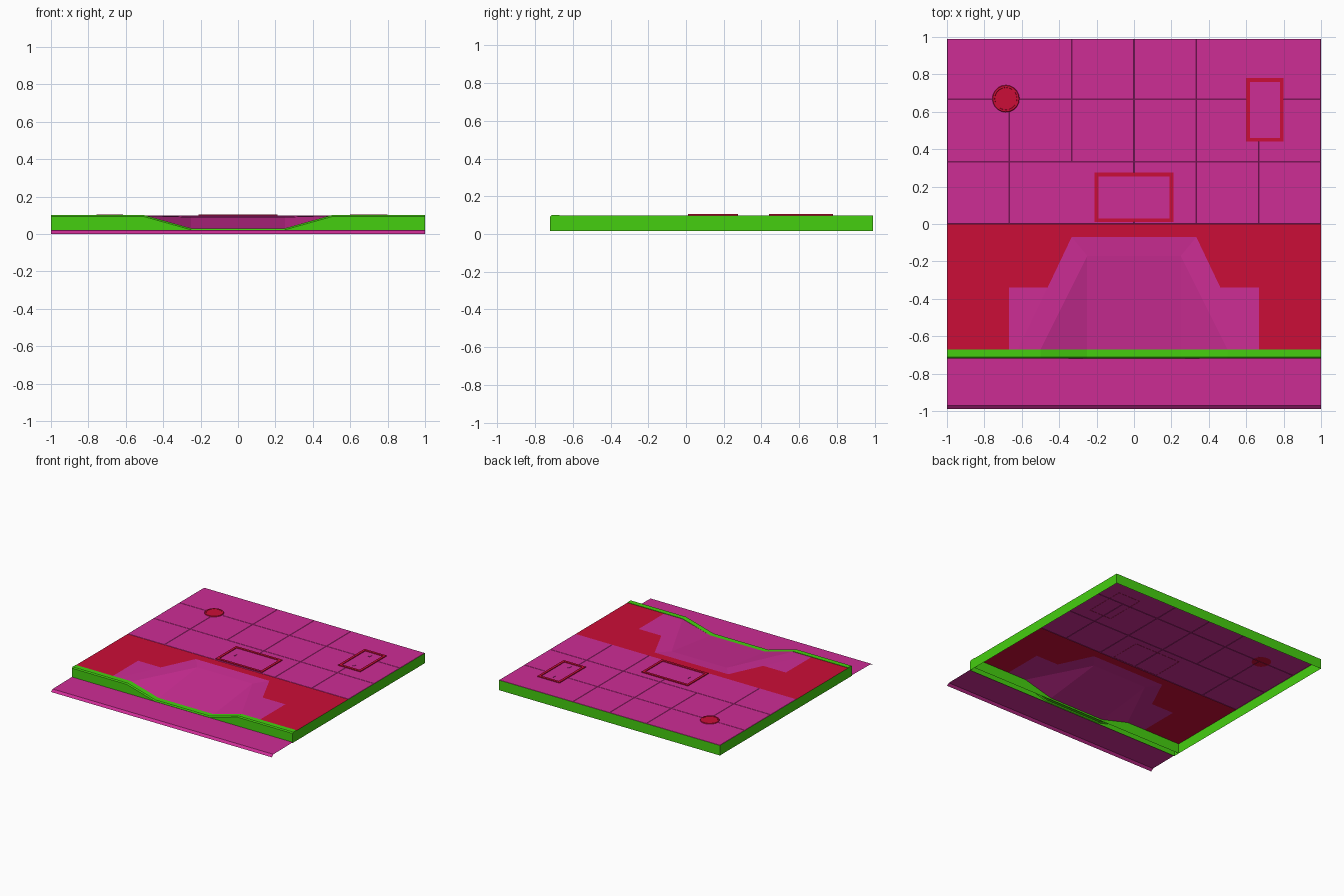
import bpy, bmesh
from mathutils import Vector

cube = bpy.data.objects.get("Cube")
if cube:
    bpy.data.objects.remove(cube)


def material(name, rgb):
    m = bpy.data.materials.new(name)
    m.use_nodes = True
    m.diffuse_color = (*rgb, 1)
    m.node_tree.nodes["Principled BSDF"].inputs["Base Color"].default_value = (*rgb, 1)
    return m


PINK = material("magenta_paving", (0.61, 0.026, 0.30))
RED = material("red_paving", (0.60, 0.004, 0.038))
GREEN = material("green_curb", (0.06, 0.62, 0.005))
TOP, BASE, BACK, EDGE, FRONT = 0.097, 0.015, 0.99, -0.67, -0.72


def finish(name, bm, mats):
    mesh = bpy.data.meshes.new(name)
    bm.to_mesh(mesh)
    bm.free()
    for m in mats:
        mesh.materials.append(m)
    ob = bpy.data.objects.new(name, mesh)
    bpy.context.collection.objects.link(ob)
    return ob


def add_face(bm, points):
    f = bm.faces.new([bm.verts.new((*p, TOP)[:3]) for p in points])
    f.normal_update()
    if f.normal.z < 0:
        f.normal_flip()
    return f


def surface(name, mat, polys, mirror=True, joint=0.0):
    """Upward faces, optionally mirrored in x, with shallow joints round each slab."""
    bm = bmesh.new()
    for poly in polys:
        for s in (1, -1) if mirror else (1,):
            add_face(bm, [(p[0] * s, *p[1:]) for p in poly])
    if joint:
        bmesh.ops.inset_individual(bm, faces=bm.faces[:], thickness=joint, depth=0.0015)
    else:
        bmesh.ops.remove_doubles(bm, verts=bm.verts[:], dist=0.0005)
    return finish(name, bm, [mat])


# Rear paving, three rows of slabs
third = 1 / 3
rows = [(0.667, BACK, (-1, -third, 0, third, 1)),
        (third, 0.667, (-1, -0.667, -third, 0, third, 0.667, 1)),
        (0, third, (-1, -0.667, 0, third, 0.667, 1))]
slabs = [[(a, y0), (b, y0), (b, y1), (a, y1)]
         for y0, y1, xs in rows for a, b in zip(xs, xs[1:])]
surface("rear_slabs", PINK, slabs, mirror=False, joint=0.003)

# Front paving around the ramp
MID, IN, LIP = -0.34, (0.462, -0.34), (third, -0.07)
surface("red_slabs", RED, [
    [(0, 0), (0, -0.07), LIP, (third, 0)],
    [(third, 0), LIP, IN, (0.667, MID), (0.667, 0)],
    [(0.667, 0), (0.667, MID), (1, MID), (1, 0)],
    [(0.667, MID), (1, MID), (1, EDGE), (0.667, EDGE)]])
surface("front_slabs", PINK, [[IN, (0.62, EDGE), (0.667, EDGE), (0.667, MID)]])

# Ramp: border, flared sides and sloping floor
head, foot, flare = (0.25, -0.17, 0.09), (0.25, EDGE, 0.03), (0.5, EDGE, TOP)
surface("ramp_border", PINK, [
    [LIP, head, flare, (0.62, EDGE)],
    [(0, -0.07), LIP, head, (0, -0.17, 0.09)]])
surface("ramp_flares", PINK, [[head, foot, flare]])
surface("ramp_floor", PINK, [[(0, -0.17, 0.09), head, foot, (0, EDGE, 0.03)]])

# Curb that dips in front of the ramp
bm = bmesh.new()
sections = []
for x, z in ((-1, 0.1), (-0.5, 0.1), (-0.25, 0.03), (0.25, 0.03), (0.5, 0.1), (1, 0.1)):
    profile = ((EDGE, BASE), (EDGE, z), (FRONT + 0.008, z), (FRONT, z - 0.008), (FRONT, BASE))
    sections.append([bm.verts.new((x, y, h)) for y, h in profile])
for a, b in zip(sections, sections[1:]):
    for i in range(4):
        bm.faces.new((a[i], a[i + 1], b[i + 1], b[i]))
bm.faces.new(sections[0])
bm.faces.new(sections[-1])
bmesh.ops.recalc_face_normals(bm, faces=bm.faces[:])
for f in bm.faces:
    f.normal_update()
if sum(f.normal.z * f.calc_area() for f in bm.faces) < 0:
    bmesh.ops.reverse_faces(bm, faces=bm.faces[:])
finish("curb", bm, [GREEN])

# Side and back walls
bm = bmesh.new()
path = [(1, EDGE), (1, BACK), (-1, BACK), (-1, EDGE)]
for a, b in zip(path, path[1:]):
    bm.faces.new([bm.verts.new(p) for p in
                  ((*a, BASE), (*b, BASE), (*b, TOP), (*a, TOP))])
bmesh.ops.remove_doubles(bm, verts=bm.verts[:], dist=0.0005)
finish("outer_walls", bm, [GREEN])

# Gutter with a turned-down front edge
surface("gutter", PINK, [
    [(0, FRONT, 0.02), (1, FRONT, 0.02), (1, -0.97, 0.017), (0, -0.97, 0.017)],
    [(0, -0.97, 0.017), (1, -0.97, 0.017), (1, -BACK, 0), (0, -BACK, 0)]])


# Framed hatches
def hatch(name, x0, x1, y0, y1, border, slots):
    bm = bmesh.new()
    cover = add_face(bm, [(x0, y0, 0.105), (x1, y0, 0.105), (x1, y1, 0.105), (x0, y1, 0.105)])
    edges = cover.edges[:]
    skirt = bmesh.ops.extrude_edge_only(bm, edges=edges)["geom"]
    for v in skirt:
        if isinstance(v, bmesh.types.BMVert):
            v.co.z = TOP
    bmesh.ops.inset_region(bm, faces=[cover], thickness=border)
    bmesh.ops.inset_region(bm, faces=[cover], thickness=0.001, depth=-0.005)
    cover.material_index = 1
    bmesh.ops.recalc_face_normals(bm, faces=bm.faces[:])
    if cover.normal.z < 0:
        bmesh.ops.reverse_faces(bm, faces=bm.faces[:])
    finish(name, bm, [RED, PINK])
    for i, (x, y) in enumerate(slots):
        bm = bmesh.new()
        bmesh.ops.create_cube(bm, size=1)
        bmesh.ops.scale(bm, vec=Vector((0.015, 0.03, 0.003)), verts=bm.verts)
        bmesh.ops.translate(bm, vec=Vector((x, y, 0.101)), verts=bm.verts)
        finish(f"{name}_handle_{i + 1}", bm, [PINK])


hatch("center_hatch", -0.21, 0.21, 0.01, 0.275, 0.028, [(-0.13, 0.15)])
hatch("left_hatch", 0.6, 0.8, 0.44, 0.78, 0.028, [(0.7, 0.71), (0.7, 0.51)])

# Round cover with a stepped rim
bm = bmesh.new()
bmesh.ops.create_cone(bm, cap_ends=True, segments=20, radius1=0.073, radius2=0.07, depth=0.006)
bmesh.ops.translate(bm, vec=Vector((-0.685, 0.67, TOP + 0.004)), verts=bm.verts)
lid = max(bm.faces, key=lambda f: f.calc_center_median().z)
bmesh.ops.inset_region(bm, faces=[lid], thickness=0.01)
bmesh.ops.inset_region(bm, faces=[lid], thickness=0.001, depth=-0.002)
finish("round_cover", bm, [RED])
